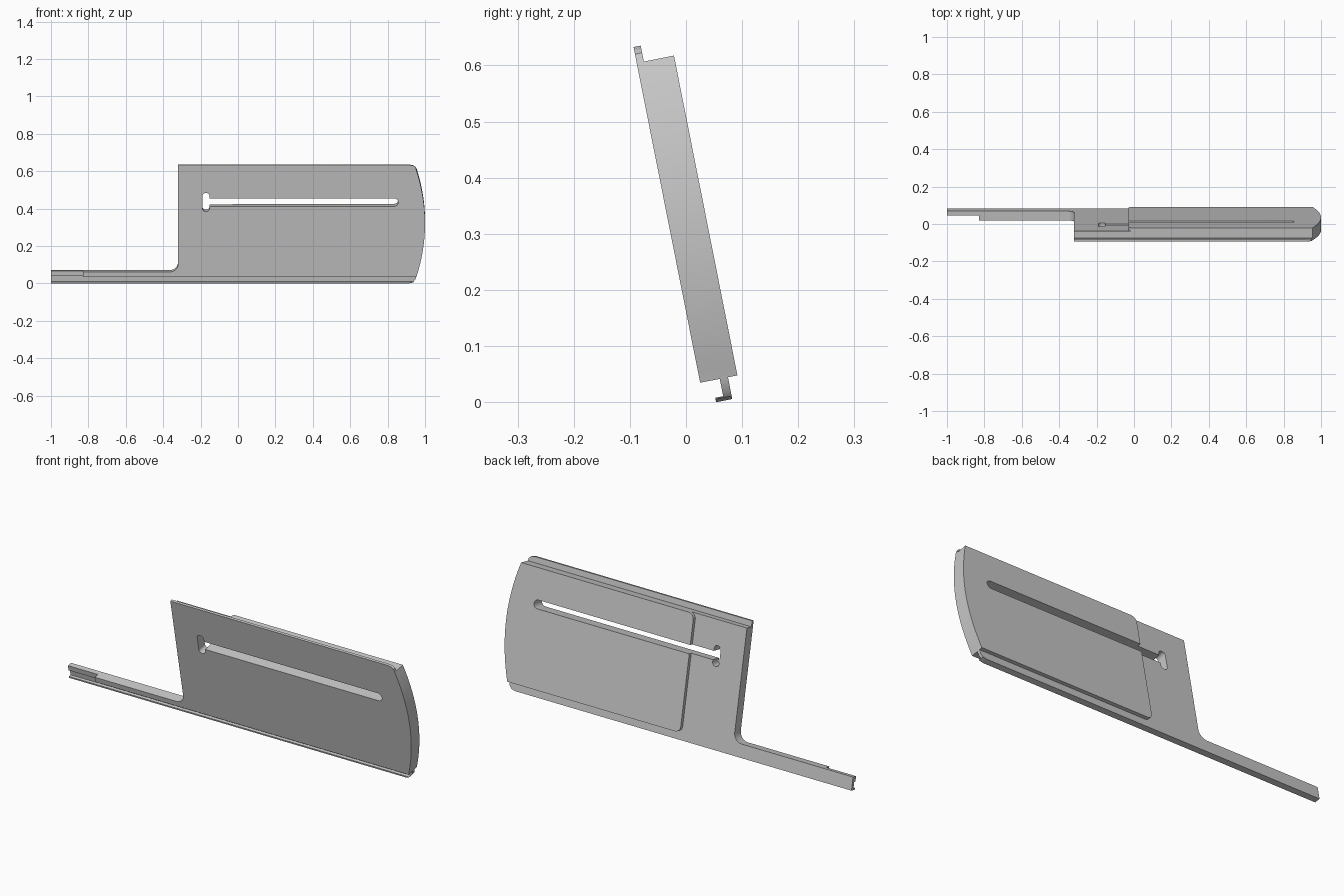
import bpy, bmesh, math

if "Cube" in bpy.data.objects:
    bpy.data.objects.remove(bpy.data.objects["Cube"])

TILT = math.atan(0.1985)
S, C = math.sin(TILT), math.cos(TILT)

# Levels along the plate (u) and through its thickness (v)
BOTTOM, BODY_LOW, ARM_TOP, BODY_TOP, TOP = -0.0105, 0.029, 0.056, 0.61, 0.639
FRONT, LIP_BACK, BACK, PAD_BACK = 0.0315, 0.0445, 0.082, 0.0992

grey = bpy.data.materials.new("grey plastic")
grey.diffuse_color = (0.58, 0.58, 0.58, 1)
grey.use_nodes = True
grey.node_tree.nodes["Principled BSDF"].inputs["Base Color"].default_value = grey.diffuse_color


def solid(name, ring0, ring1):
    """Close two matching rings of (x, u, v) points into a tilted solid."""
    bm = bmesh.new()
    rings = [[bm.verts.new((x, v * C - u * S, u * C + v * S)) for x, u, v in ring]
             for ring in (ring0, ring1)]
    n = len(ring0)
    bm.faces.new(rings[0])
    bm.faces.new(rings[1][::-1])
    for i in range(n):
        j = (i + 1) % n
        bm.faces.new((rings[0][i], rings[1][i], rings[1][j], rings[0][j]))
    bmesh.ops.recalc_face_normals(bm, faces=bm.faces)
    mesh = bpy.data.meshes.new(name)
    bm.to_mesh(mesh)
    bm.free()
    mesh.materials.append(grey)
    ob = bpy.data.objects.new(name, mesh)
    bpy.context.collection.objects.link(ob)
    return ob


def prism(name, outline, v0, v1):
    """Extrude an (x, u) outline through the thickness."""
    return solid(name, [(x, u, v0) for x, u in outline], [(x, u, v1) for x, u in outline])


def bar(name, section, x0, x1):
    """Extrude a (v, u) section along the length."""
    return solid(name, [(x0, u, v) for v, u in section], [(x1, u, v) for v, u in section])


def arc(x, u, r, a0, a1, n=8):
    return [(x + r * math.cos(math.radians(a0 + (a1 - a0) * i / n)),
             u + r * math.sin(math.radians(a0 + (a1 - a0) * i / n)))
            for i in range(n + 1)]


# Plate outline: long arm, bowed right end, filleted inner corner
LOW, HIGH = BODY_LOW + 0.004, BODY_TOP - 0.004
bow = [(0.955 + 0.045 * (1 - (t / 12 - 1) ** 2), LOW + (HIGH - LOW) * t / 24)
       for t in range(25)]
outline = [(-1, BOTTOM), (0.915, BOTTOM), (0.937, -0.005), (0.949, 0.009)]
outline += bow
outline += [(0.949, 0.626), (0.937, 0.635), (0.915, TOP), (-0.32, TOP)]
outline += arc(-0.365, ARM_TOP + 0.045, 0.045, 0, -90)
outline += [(-1, ARM_TOP)]
plate = prism("slotted_guard_plate", outline, FRONT, PAD_BACK)

# Recess around the raised back pad, rounded at the pad's left corners
recess = [(-1.2, -0.2), (1.2, -0.2), (1.2, BODY_LOW)]
recess += arc(0.0, BODY_LOW + 0.03, 0.03, 270, 180)
recess += arc(0.0, BODY_TOP - 0.03, 0.03, 180, 90)
recess += [(1.2, BODY_TOP), (1.2, 0.8), (-1.2, 0.8)]

# Front rabbet that leaves the thin bottom strip and its small foot
rabbet = [(-0.1, -0.2), (0.0525, -0.2), (0.0525, -0.0025), (0.067, -0.0025),
          (0.067, BODY_LOW), (-0.1, BODY_LOW)]

# Long slot with a rounded right end, joined to a taller keyhole
r, k = 0.0215, 0.016
slot = arc(0.857 - r, 0.4355, r, -90, 90)
slot += arc(-0.153 - k, 0.486 - k, k, 0, 90, 5) + arc(-0.19 + k, 0.486 - k, k, 90, 180, 5)
slot += arc(-0.19 + k, 0.386 + k, k, 180, 270, 5) + arc(-0.153 - k, 0.386 + k, k, 270, 360, 5)
slot.insert(9, (-0.153, 0.4355 + r))
slot.append((-0.153, 0.4355 - r))

cutters = [
    prism("pad_recess_cutter", recess, BACK, 0.2),
    # Step behind the top lip
    prism("top_lip_cutter", [(-1.3, BODY_TOP), (1.3, BODY_TOP), (1.3, 0.9), (-1.3, 0.9)],
          LIP_BACK, 0.25),
    bar("front_rabbet_cutter", rabbet, -1.4, 1.4),
    # Thinned tip of the arm
    prism("arm_tip_cutter", [(-1.5, 0.02), (-0.83, 0.02), (-0.83, 0.2), (-1.5, 0.2)],
          -0.15, 0.057),
    prism("slot_cutter", slot, -0.2, 0.3),
]
for cutter in cutters:
    mod = plate.modifiers.new(cutter.name, 'BOOLEAN')
    mod.operation = 'DIFFERENCE'
    mod.solver = 'EXACT'
    mod.object = cutter

# Bake the cuts and discard the cutters
bpy.context.view_layer.update()
graph = bpy.context.evaluated_depsgraph_get()
baked = bpy.data.meshes.new_from_object(plate.evaluated_get(graph))
plate.modifiers.clear()
plate.data = baked
for cutter in cutters:
    bpy.data.objects.remove(cutter)

bpy.context.view_layer.objects.active = plate
plate.select_set(True)
bpy.ops.object.shade_smooth_by_angle(angle=math.radians(30))
